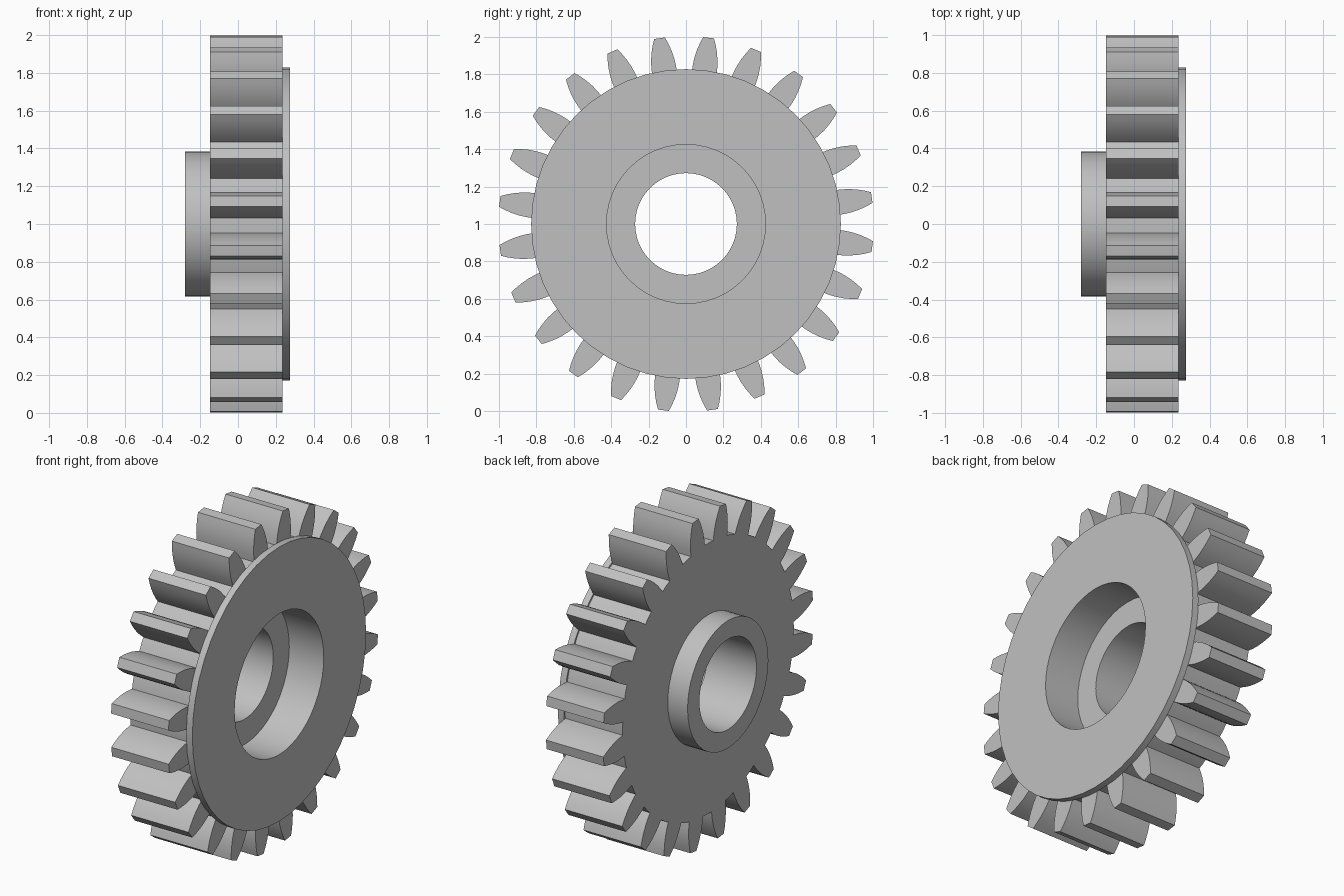
import bpy, bmesh, math

if "Cube" in bpy.data.objects:
    bpy.data.objects.remove(bpy.data.objects["Cube"])

grey = bpy.data.materials.new("light grey")
grey.diffuse_color = (0.53, 0.53, 0.53, 1)
grey.use_nodes = True
grey.node_tree.nodes["Principled BSDF"].inputs["Base Color"].default_value = grey.diffuse_color

SEGMENTS = 48
TEETH = 24
TWIST = math.radians(0.6)
BACK, FRONT = -0.148, 0.235   # tooth ends along x


def ring_point(x, angle, radius, offset=0.0):
    """Point around the x axle; angle runs from +y towards +z."""
    c, s = math.cos(angle), math.sin(angle)
    return (x, radius * c - offset * s, 1 + radius * s + offset * c)


def finish(bm, name):
    bmesh.ops.recalc_face_normals(bm, faces=bm.faces)
    mesh = bpy.data.meshes.new(name)
    bm.to_mesh(mesh)
    bm.free()
    mesh.materials.append(grey)
    obj = bpy.data.objects.new(name, mesh)
    bpy.context.collection.objects.link(obj)
    bpy.ops.object.select_all(action='DESELECT')
    obj.select_set(True)
    bpy.context.view_layer.objects.active = obj
    bpy.ops.object.shade_smooth_by_angle(angle=math.radians(25))
    return obj


# Turned body: hub, disc, flange, counterbore and axle bore as (x, radius)
profile = [(-0.28, 0.272), (-0.28, 0.385), (BACK, 0.385), (BACK, 0.817),
           (FRONT, 0.817), (FRONT, 0.828), (0.275, 0.828), (0.275, 0.425),
           (0.045, 0.425), (0.045, 0.272)]
bm = bmesh.new()
rings = [[bm.verts.new(ring_point(x, 2 * math.pi * i / SEGMENTS, r))
          for i in range(SEGMENTS)] for x, r in profile]
for k, ring in enumerate(rings):
    nxt = rings[(k + 1) % len(rings)]
    for i in range(SEGMENTS):
        j = (i + 1) % SEGMENTS
        bm.faces.new((ring[i], ring[j], nxt[j], nxt[i]))
finish(bm, "gear_body")

# Teeth: barrel-sided prisms, given as (radius, half width)
half = [(0.805, 0.067), (0.85, 0.066), (0.89, 0.062), (0.93, 0.054),
        (0.97, 0.042), (1.003, 0.029)]
outline = half + [(r, -w) for r, w in reversed(half)]
bm = bmesh.new()
for t in range(TEETH):
    angle = 2 * math.pi * (t + 0.5) / TEETH + TWIST
    ends = [[bm.verts.new(ring_point(x, angle, r, w)) for r, w in outline]
            for x in (BACK, FRONT)]
    for end in ends:
        bm.faces.new(end)
    for i in range(len(outline)):
        j = (i + 1) % len(outline)
        bm.faces.new((ends[0][i], ends[0][j], ends[1][j], ends[1][i]))
finish(bm, "gear_teeth")
